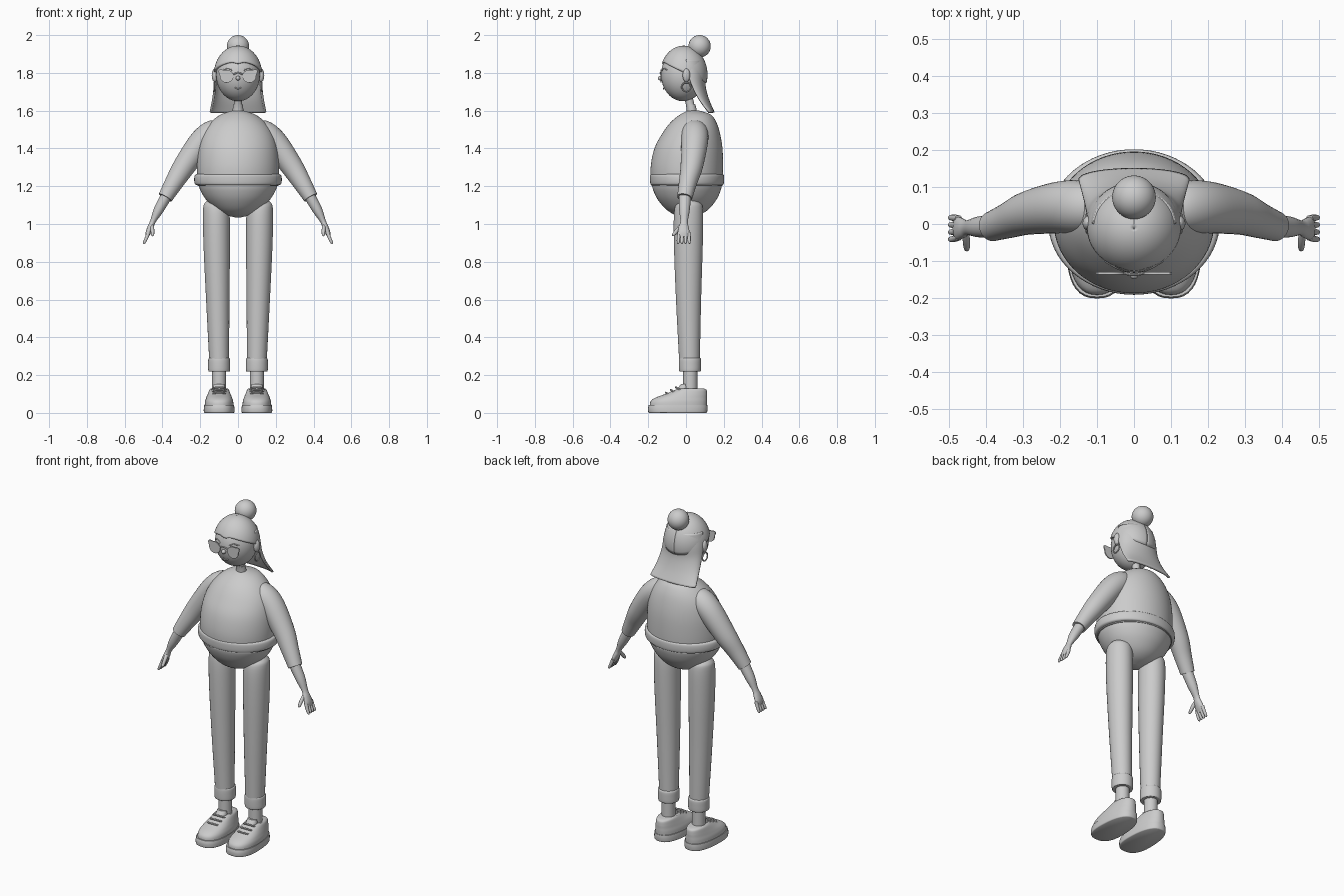
import bpy, bmesh
from math import sin, cos, pi, exp, copysign, radians
from mathutils import Vector

if "Cube" in bpy.data.objects:
    bpy.data.objects.remove(bpy.data.objects["Cube"])

clay = bpy.data.materials.new("clay_grey")
clay.use_nodes = True
clay.diffuse_color = (0.6, 0.6, 0.6, 1)
clay.node_tree.nodes["Principled BSDF"].inputs["Base Color"].default_value = (0.6, 0.6, 0.6, 1)


# ---------- helpers ----------
def finish(obj, name):
    obj.name = name
    obj.data.materials.append(clay)
    bpy.ops.object.select_all(action="DESELECT")
    obj.select_set(True)
    bpy.context.view_layer.objects.active = obj
    bpy.ops.object.shade_smooth_by_angle(angle=radians(40))
    return obj


def from_bmesh(name, bm):
    bmesh.ops.recalc_face_normals(bm, faces=bm.faces)
    mesh = bpy.data.meshes.new(name)
    bm.to_mesh(mesh)
    bm.free()
    obj = bpy.data.objects.new(name, mesh)
    bpy.context.collection.objects.link(obj)
    return finish(obj, name)


def skin(name, rings, closed=True):
    """Bridge rows of points; closed rows get end caps."""
    bm = bmesh.new()
    rows = [[bm.verts.new(p) for p in ring] for ring in rings]
    n = len(rows[0])
    for a, b in zip(rows, rows[1:]):
        for i in range(n if closed else n - 1):
            j = (i + 1) % n
            bm.faces.new((a[i], a[j], b[j], b[i]))
    if closed:
        bm.faces.new(rows[0])
        bm.faces.new(rows[-1])
    return from_bmesh(name, bm)


def smooth(rows, steps=5):
    """Catmull-Rom interpolation of number rows."""
    out = []
    for k in range(len(rows) - 1):
        p0, p1, p2 = rows[max(k - 1, 0)], rows[k], rows[k + 1]
        p3 = rows[min(k + 2, len(rows) - 1)]
        for s in range(steps):
            t = s / steps
            out.append([b + t / 2 * (c - a + t * (2*a - 5*b + 4*c - d + t * (3*(b - c) + d - a)))
                        for a, b, c, d in zip(p0, p1, p2, p3)])
    return out + [list(rows[-1])]


def stack(name, rows, x=0, square=2, toe=0, sides=40):
    """Horizontal ovals from rows of z, x offset, half width, front y, back y."""
    rings = []
    for z, dx, w, front, back in smooth(rows):
        ring = []
        for i in range(sides):
            a = 2 * pi * i / sides
            c, s = [copysign(abs(q) ** (2 / square), q) for q in (cos(a), sin(a))]
            ring.append((x + dx + w * c * (1 - toe * s),
                         (front + back) / 2 + (back - front) / 2 * s, z))
        rings.append(ring)
    return skin(name, rings)


def limb(name, rows, side=1, sides=24):
    """Tube along rows of x, y, z, thickness, depth."""
    pts = smooth(rows)
    rings = []
    for k, (x, y, z, ra, rb) in enumerate(pts):
        t = (Vector(pts[min(k + 1, len(pts) - 1)][:3]) - Vector(pts[max(k - 1, 0)][:3])).normalized()
        v = Vector((0, 1, 0))
        v = (v - t * t.dot(v)).normalized()
        u = v.cross(t)
        ring = []
        for i in range(sides):
            a = 2 * pi * i / sides
            p = Vector((x, y, z)) + u * max(ra, 0.001) * cos(a) + v * max(rb, 0.001) * sin(a)
            ring.append((p.x * side, p.y, p.z))
        rings.append(ring)
    return skin(name, rings)


def wire(name, pts, r, side=1):
    return limb(name, [(*p, r, r) for p in pts], side, 8)


def ball(name, loc, size):
    bpy.ops.mesh.primitive_uv_sphere_add(segments=40, ring_count=24, location=loc)
    bpy.context.object.scale = size
    return finish(bpy.context.object, name)


def shell(name, rings, thickness):
    obj = skin(name, rings, closed=False)
    mod = obj.modifiers.new("thickness", "SOLIDIFY")
    mod.thickness, mod.offset = thickness, 0
    return obj


# ---------- body ----------
stack("sweater", [(1.2, 0, .213, -.183, .192), (1.3, 0, .217, -.187, .196),
                  (1.4, 0, .209, -.167, .193), (1.48, 0, .185, -.125, .18),
                  (1.54, 0, .143, -.08, .16), (1.58, 0, .09, -.03, .13),
                  (1.6, 0, .03, .01, .07)], sides=64)
stack("sweater_hem", [(1.205, 0, .215, -.18, .19), (1.212, 0, .228, -.188, .199),
                      (1.235, 0, .232, -.191, .202), (1.258, 0, .228, -.19, .2),
                      (1.265, 0, .213, -.18, .19)], sides=64)
stack("hips", [(1.22, 0, .213, -.182, .192), (1.18, 0, .2, -.174, .184),
               (1.13, 0, .17, -.15, .162), (1.08, 0, .122, -.108, .122),
               (1.05, 0, .072, -.062, .075), (1.035, 0, .015, -.01, .02)], sides=64)
stack("neck", [(1.57, 0, .025, .01, .06), (1.63, 0, .022, 0, .045), (1.7, 0, .022, -.02, .03)])
stack("collar", [(1.58, 0, .03, .005, .062), (1.61, 0, .028, .003, .055), (1.632, 0, .026, -.001, .05)])

# ---------- head and hair ----------
ball("head", (0, -.015, 1.79), (.116, .117, .14))
ball("hair_bun", (0, .072, 1.941), (.059, .059, .059))


def cap_point(a, t):
    # hairline is high over the brow and drops toward the nape
    line = 1.803 + .055 * cos(a) - .01 * exp(-(a * 5) ** 2)
    low = (line - 1.79) / .148
    h = low + (1 - low) * sin(t * pi / 2)
    r = (1 - min(h, .9999) ** 2) ** .5
    return (.122 * r * sin(a), -.012 - .12 * r * cos(a), 1.79 + .148 * h)


shell("hair_cap", [[cap_point(-pi + 2 * pi * i / 64, j / 16) for i in range(65)]
                   for j in range(17)], .012)
fall = smooth([(1.87, .105, 0, .088), (1.8, .119, .01, .088), (1.73, .123, .032, .066),
               (1.66, .131, .068, .048), (1.59, .145, .12, .026)])
shell("hair_fall", [[(w * sin(a), y + d * cos(a), z)
                     for a in [pi * (i / 32 - .5) for i in range(33)]]
                    for z, w, y, d in fall], .012)

# ---------- face ----------
ball("nose", (0, -.135, 1.772), (.012, .014, .012))
wire("mouth", [(-.016, -.116, 1.722), (0, -.119, 1.715), (.016, -.116, 1.722)], .003)
wire("glasses_bridge", [(-.026, -.133, 1.792), (0, -.137, 1.8), (.026, -.133, 1.792)], .004)


def lens_outline(y, sx):
    pts = []
    for i in range(40):
        a = 2 * pi * i / 40
        corner = .018 * exp(-((a - .7) * 3) ** 2)
        r = .036 + corner
        pts.append((sx * (.06 + r * cos(a)), y, 1.782 + r * .95 * sin(a)))
    return pts


for side, label in ((1, "left"), (-1, "right")):
    # face details
    skin(label + "_lens", [lens_outline(-.136, side), lens_outline(-.13, side)])
    wire(label + "_eyelid", [(.03, -.126, 1.812), (.052, -.116, 1.824), (.078, -.1, 1.815)], .003, side)
    ball(label + "_ear", (side * .122, .002, 1.787), (.017, .02, .036))
    bpy.ops.mesh.primitive_torus_add(location=(side * .127, .002, 1.725), rotation=(0, pi / 2, 0),
                                     major_radius=.024, minor_radius=.004,
                                     major_segments=32, minor_segments=8)
    finish(bpy.context.object, label + "_earring")

    # arm
    limb(label + "_sleeve", [(.085, .045, 1.525, .01, .012), (.1, .045, 1.513, .045, .05),
                             (.14, .046, 1.482, .066, .07), (.2, .045, 1.425, .067, .07),
                             (.285, .03, 1.305, .059, .059), (.338, .01, 1.22, .049, .048),
                             (.385, -.007, 1.14, .039, .04)], side, 32)
    limb(label + "_forearm_and_palm", [(.375, -.005, 1.155, .03, .033), (.42, -.008, 1.075, .026, .028),
                                       (.45, -.01, 1.015, .015, .02), (.462, -.012, .985, .016, .026),
                                       (.475, -.012, .955, .014, .031), (.483, -.012, .932, .008, .027)], side)
    for i, finger in enumerate(("index", "middle", "ring", "little")):
        y = -.036 + .017 * i
        limb(f"{label}_{finger}_finger", [(.474, y, .955, .01, .009), (.485, y * 1.1, .925, .009, .009),
                                          (.496, y * 1.15, .902, .007, .007),
                                          (.499, y * 1.15, .895, .002, .002)], side, 12)
    limb(label + "_thumb", [(.456, -.02, .995, .01, .01), (.453, -.045, .968, .01, .011),
                            (.452, -.066, .943, .008, .008), (.452, -.071, .936, .002, .002)], side, 12)

    # leg
    x = side * .1
    stack(label + "_trouser_leg", [(1.14, side * .015, .02, 0, .03), (1.115, side * .015, .058, -.04, .075),
                                   (1.07, side * .015, .07, -.062, .09), (.9, side * .013, .07, -.064, .089),
                                   (.6, side * .007, .062, -.053, .08), (.27, 0, .052, -.036, .073)], x)
    stack(label + "_trouser_cuff", [(.218, 0, .05, -.03, .07), (.222, 0, .057, -.036, .078),
                                    (.255, 0, .058, -.038, .08), (.285, 0, .057, -.037, .079),
                                    (.292, 0, .05, -.032, .071)], x)
    stack(label + "_ankle", [(.1, 0, .037, -.015, .06), (.25, 0, .037, -.015, .06)], x)

    # shoe
    stack(label + "_shoe_sole", [(0, 0, .076, -.196, .108), (.005, 0, .08, -.2, .112),
                                 (.025, 0, .08, -.201, .114), (.042, 0, .078, -.197, .113)],
          x, square=2.5, toe=.1)
    stack(label + "_shoe_upper", [(.03, 0, .076, -.192, .11), (.06, 0, .074, -.188, .112),
                                  (.08, 0, .068, -.163, .112), (.1, 0, .06, -.11, .112),
                                  (.122, 0, .051, -.058, .108), (.13, 0, .044, -.04, .09)],
          x, square=2.3, toe=.1)
    stack(label + "_shoe_tongue", [(.1, 0, .034, -.075, .02), (.13, 0, .032, -.045, .02),
                                   (.153, 0, .028, -.026, .01)], x)
    for k in range(3):
        y, z = -.105 + .027 * k, .106 + .014 * k
        wire(f"{label}_shoe_lace_{k + 1}", [(.062, y + .02, z - .012), (.08, y, z),
                                            (.12, y, z), (.138, y + .02, z - .012)], .005, side)
